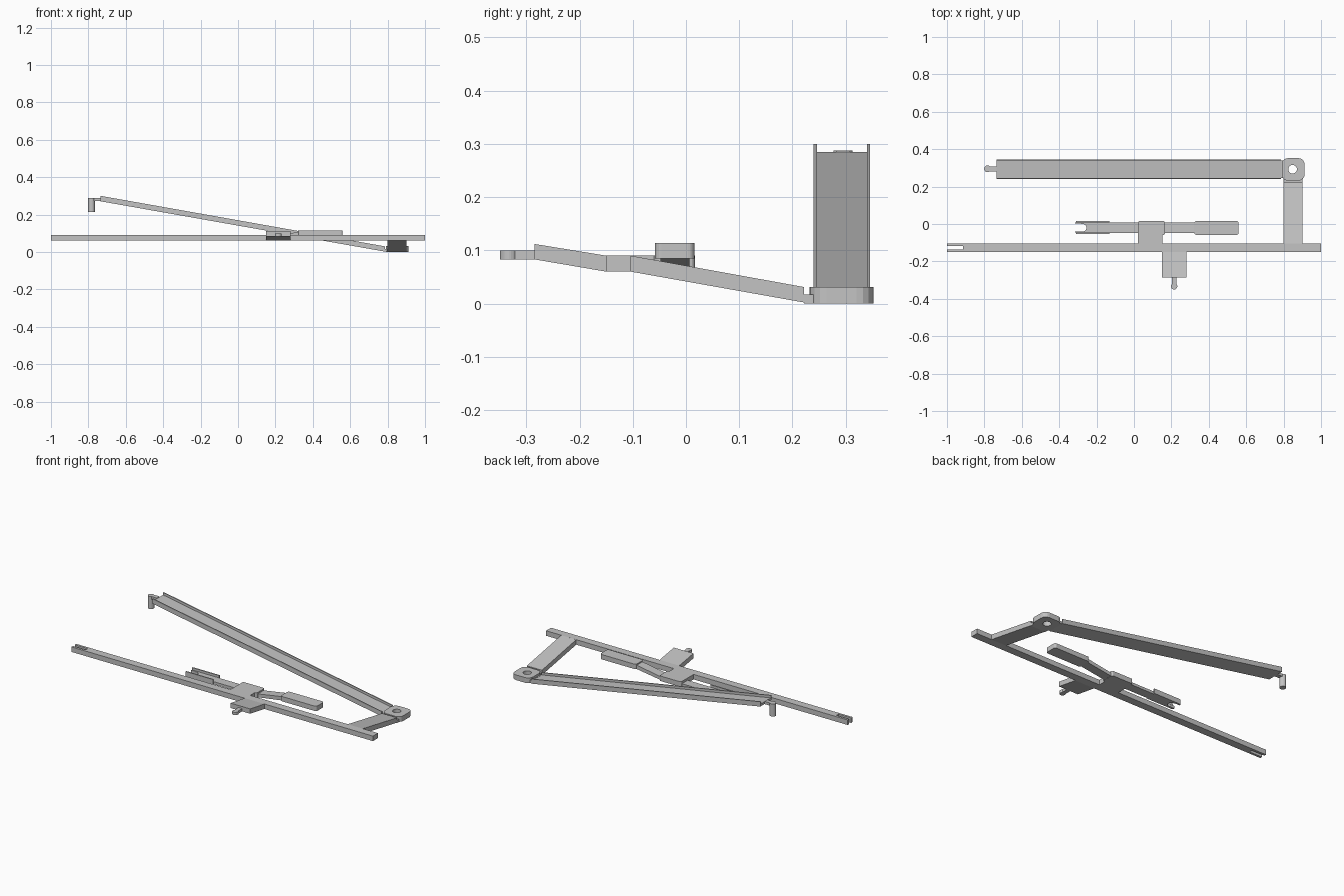
import bpy
import bmesh
from math import cos, sin, pi

cube = bpy.data.objects.get("Cube")
if cube:
    bpy.data.objects.remove(cube)

grey = bpy.data.materials.new("light_grey")
grey.use_nodes = True
COLOUR = (0.55, 0.55, 0.55, 1)
grey.diffuse_color = COLOUR
grey.node_tree.nodes["Principled BSDF"].inputs["Base Color"].default_value = COLOUR


def prism(name, outline, low, high):
    """Extrude an xy outline; low and high are heights or functions of (x, y)."""
    height = lambda h, x, y: h(x, y) if callable(h) else h
    bm = bmesh.new()
    bottom = [bm.verts.new((x, y, height(low, x, y))) for x, y in outline]
    top = [bm.verts.new((x, y, height(high, x, y))) for x, y in outline]
    bm.faces.new(bottom)
    bm.faces.new(top)
    n = len(outline)
    for i in range(n):
        j = (i + 1) % n
        bm.faces.new((bottom[i], bottom[j], top[j], top[i]))
    bmesh.ops.recalc_face_normals(bm, faces=bm.faces)
    mesh = bpy.data.meshes.new(name)
    bm.to_mesh(mesh)
    bm.free()
    mesh.materials.append(grey)
    obj = bpy.data.objects.new(name, mesh)
    bpy.context.collection.objects.link(obj)
    return obj


def rect(x0, x1, y0, y1):
    return [(x0, y0), (x1, y0), (x1, y1), (x0, y1)]


def arc(cx, cy, r, start, end, steps):
    span = (end - start) * pi / 180
    first = start * pi / 180
    return [(cx + r * cos(first + span * i / steps),
             cy + r * sin(first + span * i / steps)) for i in range(steps + 1)]


def rounded(x0, x1, y0, y1, r):
    return (arc(x1 - r, y1 - r, r, 0, 90, 4) + arc(x0 + r, y1 - r, r, 90, 180, 4)
            + arc(x0 + r, y0 + r, r, 180, 270, 4) + arc(x1 - r, y0 + r, r, 270, 360, 4))


def disc(cx, cy, r):
    return arc(cx, cy, r, 0, 345, 23)


def slope_x(x0, z0, x1, z1):
    return lambda x, y: z0 + (z1 - z0) * (x - x0) / (x1 - x0)


def slope_y(y0, z0, y1, z1):
    return lambda x, y: z0 + (z1 - z0) * (y - y0) / (y1 - y0)


BASE, TOP = 0.06, 0.09

# Straight rail with a forked end
prism("rail", [(-1, -0.15), (1, -0.15), (1, -0.103), (-1, -0.103), (-1, -0.117),
               (-0.915, -0.117), (-0.915, -0.136), (-1, -0.136)], BASE, TOP)

# Front tab, bent upwards, with a ball-ended pin
prism("front_tab", rect(0.15, 0.28, -0.285, -0.15),
      slope_y(-0.285, 0.083, -0.15, BASE), slope_y(-0.285, 0.112, -0.15, TOP))
prism("front_tab_pin", rect(0.203, 0.227, -0.325, -0.285), 0.083, 0.1)
prism("front_tab_ball", disc(0.215, -0.333, 0.017), 0.083, 0.1)

# Cross link dropping from the rail to the hub
prism("cross_link", rect(0.8, 0.9, -0.104, 0.222),
      slope_y(-0.104, BASE, 0.222, 0.002), slope_y(-0.104, TOP, 0.222, 0.031))
prism("cross_link_hinge", rect(0.8, 0.9, 0.222, 0.24), 0, 0.017)

# Pierced hub
hub = prism("hub", rounded(0.79, 0.912, 0.232, 0.352, 0.032), 0, 0.031)
cutter = prism("hub_hole_cutter", disc(0.848, 0.293, 0.023), -0.1, 0.1)
cutter.hide_render = True
cutter.hide_viewport = True
cut = hub.modifiers.new("hole", "BOOLEAN")
cut.object = cutter
cut.solver = "EXACT"

# Long sloping channel arm: floor and two lips
A, B = -0.735, 0.785
arm_low = slope_x(A, 0.271, B, 0.002)
arm_floor = slope_x(A, 0.285, B, 0.016)
arm_top = slope_x(A, 0.3, B, 0.03)
prism("arm_floor", rect(A, B, 0.24, 0.346), arm_low, arm_floor)
for side, y in (("front", 0.24), ("back", 0.34)):
    prism("arm_lip_" + side, rect(A, B, y, y + 0.006), arm_low, arm_top)
prism("arm_hinge", rect(B, 0.81, 0.245, 0.34), 0.002, 0.017)

# Hanging pin at the free end of the arm
prism("arm_tip", rect(-0.785, A, 0.282, 0.308), 0.272, 0.288)
prism("arm_pin", disc(-0.783, 0.295, 0.018), 0.213, 0.288)

# Rocker centre, joined to the rail
prism("rocker_neck", rect(0.022, 0.153, -0.104, -0.05), BASE, TOP)
prism("rocker_centre", rounded(0.022, 0.165, -0.06, 0.017, 0.01), BASE, TOP)

# Thin strap and hooked channel on one side
prism("hook_strap", rect(-0.14, 0.03, -0.048, 0.007), BASE, 0.076)
hook_outline = ([(-0.31, 0.015), (-0.315, 0.003), (-0.285, 0.003)]
                + arc(-0.274, -0.02, 0.02, 110, -110, 10)
                + [(-0.285, -0.04), (-0.315, -0.04), (-0.31, -0.053),
                   (-0.13, -0.053), (-0.13, 0.015)])
prism("hook_plate", hook_outline, BASE, 0.076)
for side, y in (("front", -0.053), ("back", 0.008)):
    prism("hook_lip_" + side, rect(-0.31, -0.13, y, y + 0.007), BASE, TOP)

# Rising strap and raised paddle on the other side
prism("paddle_strap", rect(0.16, 0.33, -0.048, 0.007),
      slope_x(0.16, BASE, 0.33, 0.085), slope_x(0.16, 0.08, 0.33, 0.108))
prism("paddle", rounded(0.322, 0.56, -0.058, 0.016, 0.012), 0.085, 0.114)
